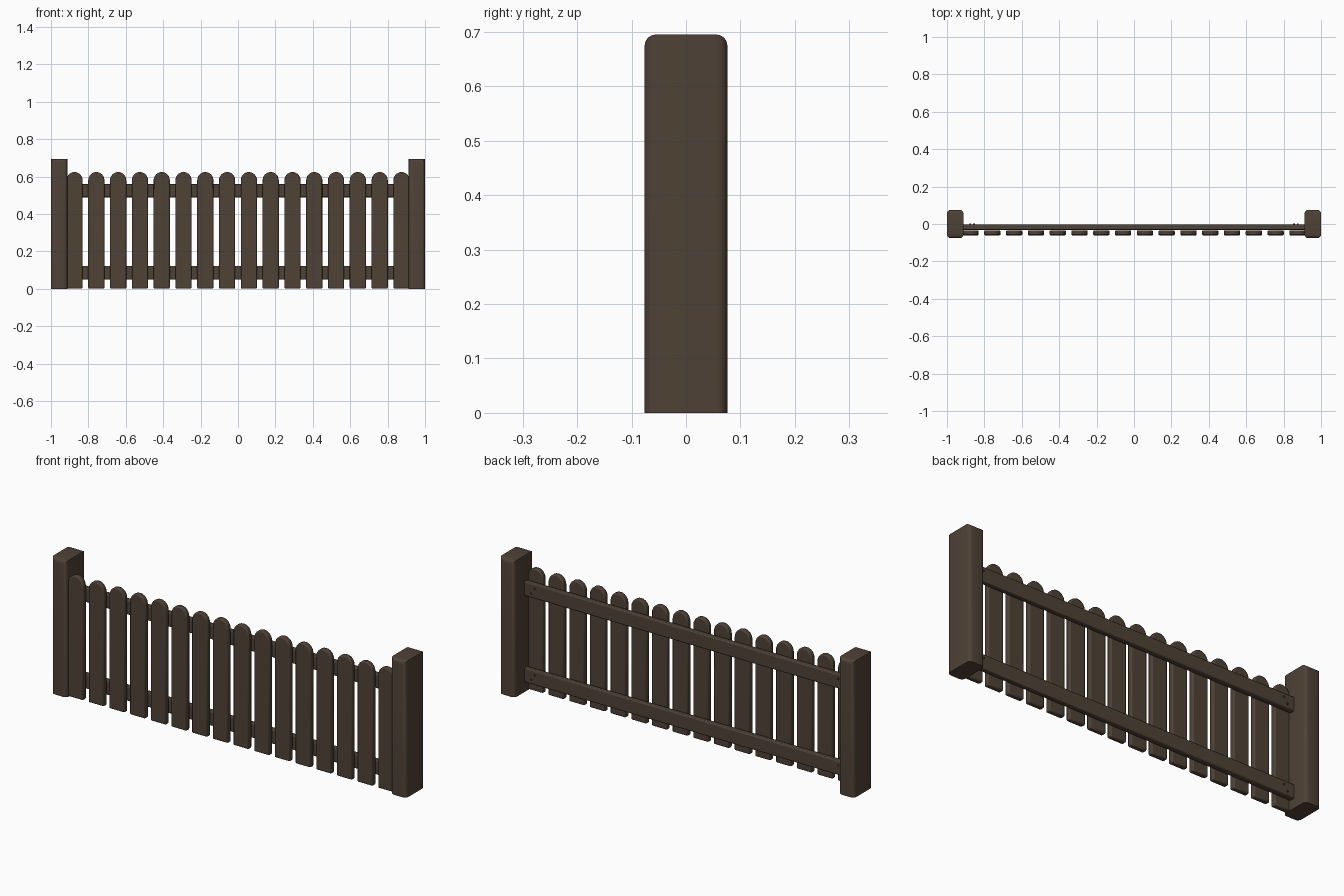
import bpy, bmesh, math

if "Cube" in bpy.data.objects:
    bpy.data.objects.remove(bpy.data.objects["Cube"], do_unlink=True)

wood = bpy.data.materials.new("dark_brown_wood")
wood.use_nodes = True
BROWN = (0.078, 0.054, 0.037, 1)
wood.diffuse_color = BROWN
bsdf = wood.node_tree.nodes["Principled BSDF"]
bsdf.inputs["Base Color"].default_value = BROWN
bsdf.inputs["Roughness"].default_value = 0.9


def finish(name, bm, bevel=0):
    """Turn a bmesh into a smooth-shaded wooden part."""
    bmesh.ops.recalc_face_normals(bm, faces=bm.faces)
    mesh = bpy.data.meshes.new(name)
    bm.to_mesh(mesh)
    bm.free()
    mesh.materials.append(wood)
    obj = bpy.data.objects.new(name, mesh)
    bpy.context.collection.objects.link(obj)
    if bevel:
        mod = obj.modifiers.new("soft_edges", "BEVEL")
        mod.width, mod.segments = bevel, 2
        mod.limit_method, mod.angle_limit = "ANGLE", math.radians(40)
    bpy.ops.object.select_all(action="DESELECT")
    obj.select_set(True)
    bpy.context.view_layer.objects.active = obj
    bpy.ops.object.shade_smooth_by_angle(angle=math.radians(35))
    return obj


def box(x0, x1, y0, y1, z0, z1):
    bm = bmesh.new()
    bmesh.ops.create_cube(bm, size=1)
    for v in bm.verts:
        v.co = (x1 if v.co.x > 0 else x0,
                y1 if v.co.y > 0 else y0,
                z1 if v.co.z > 0 else z0)
    return bm


def post(name, side):
    # Rounded upright corners and rounded front and back top edges
    x0, x1 = sorted((side * 0.912, side))
    bm = box(x0, x1, -0.076, 0.076, 0, 0.695)

    def rounded(e):
        d = e.verts[1].co - e.verts[0].co
        mid_z = (e.verts[0].co.z + e.verts[1].co.z) / 2
        return abs(d.z) > 0.1 or (abs(d.x) > 0.01 and mid_z > 0.5)

    bmesh.ops.bevel(bm, geom=[e for e in bm.edges if rounded(e)],
                    offset=0.02, segments=4, profile=0.5, affect="EDGES")
    finish(name, bm)


def picket(name, x):
    # Flat board with a rounded head
    half, shoulder, rise, steps = 0.0435, 0.58, 0.045, 12
    outline = [(-half, 0.002), (half, 0.002)]
    outline += [(half * math.cos(math.pi * i / steps),
                 shoulder + rise * math.sin(math.pi * i / steps))
                for i in range(steps + 1)]
    bm = bmesh.new()
    face = bm.faces.new([bm.verts.new((x + px, -0.061, pz)) for px, pz in outline])
    ext = bmesh.ops.extrude_face_region(bm, geom=[face])
    for v in ext["geom"]:
        if isinstance(v, bmesh.types.BMVert):
            v.co.y = -0.034
    finish(name, bm, 0.006)


# Posts
for side, label in ((1, "left"), (-1, "right")):
    post(f"{label}_post", side)

# Pickets, evenly spaced between the posts
COUNT = 16
for i in range(COUNT):
    picket(f"picket_{i + 1}", -0.874 + 1.748 * i / (COUNT - 1))

# Rails behind the pickets, with nail heads at both ends
for label, z in (("lower", 0.05), ("upper", 0.49)):
    finish(f"{label}_rail", box(-0.93, 0.93, -0.031, -0.002, z, z + 0.072), 0.005)
    for side, end in ((1, "left"), (-1, "right")):
        bm = bmesh.new()
        for dx, dz in ((0.875, 0.022), (0.855, 0.05)):
            head = bmesh.ops.create_cone(bm, cap_ends=True, segments=10,
                                         radius1=0.005, radius2=0.005, depth=0.008)
            for v in head["verts"]:
                v.co = (v.co.x + side * dx, v.co.z - 0.001, v.co.y + z + dz)
        finish(f"{label}_{end}_nails", bm)
